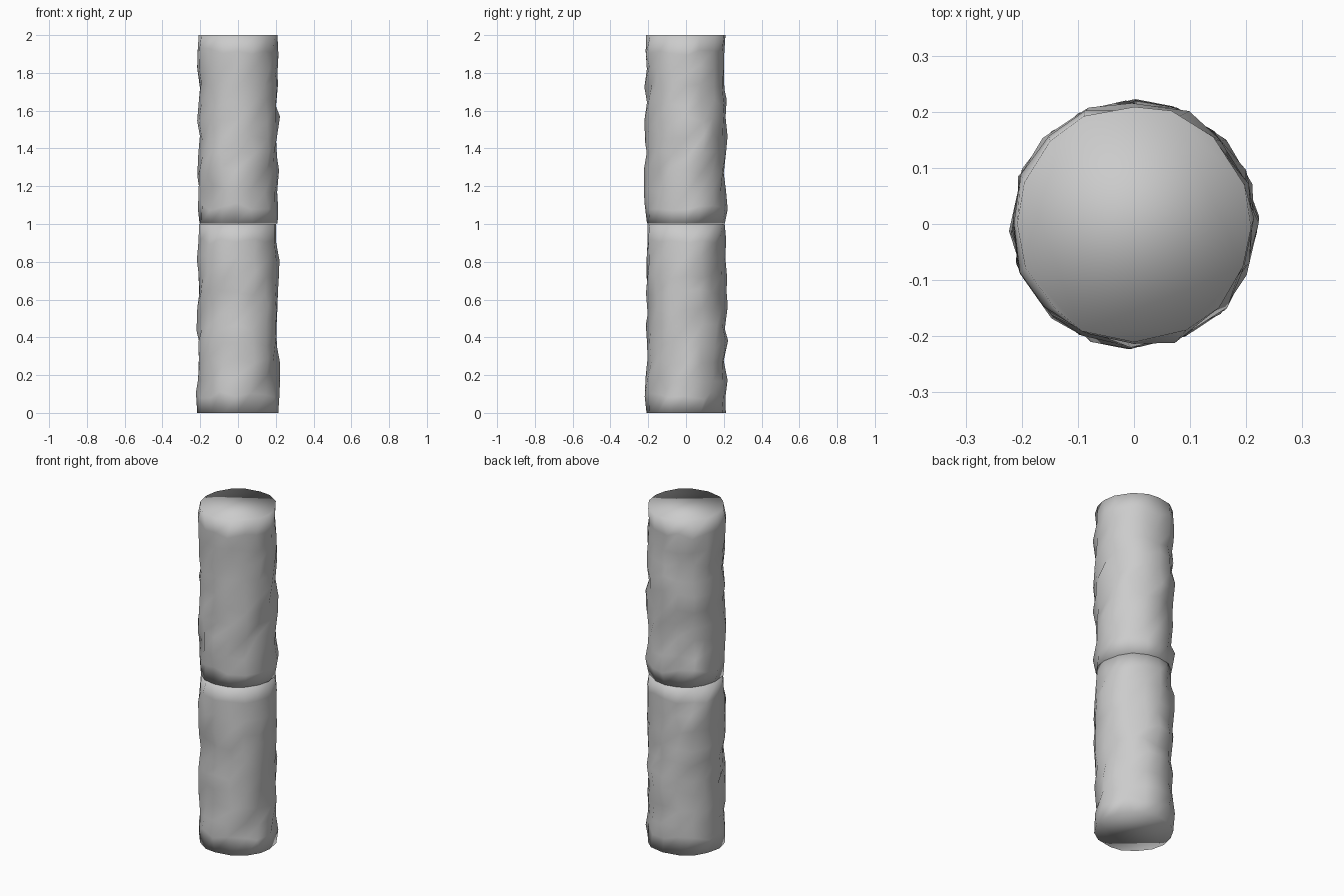
import bpy, bmesh, math, random

if "Cube" in bpy.data.objects:
    bpy.data.objects.remove(bpy.data.objects["Cube"])

SIDES, RINGS = 16, 11


def log_section(name, z0, z1, r_bottom, r_top, seed):
    """Closed, rough-barked cylinder with randomly bumped radius."""
    rng = random.Random(seed)
    bm = bmesh.new()
    rings = []
    for j in range(RINGS + 1):
        end = j in (0, RINGS)
        ring = []
        for i in range(SIDES):
            a = 2 * math.pi * (i + rng.uniform(-0.2, 0.2)) / SIDES
            if end:
                r = (r_bottom if j == 0 else r_top) + rng.uniform(-0.004, 0.004)
                z = z0 if j == 0 else z1
            else:
                r = rng.uniform(0.199, 0.224)
                z = z0 + (z1 - z0) * (j + rng.uniform(-0.25, 0.25)) / RINGS
            ring.append(bm.verts.new((r * math.cos(a), r * math.sin(a), z)))
        rings.append(ring)
    # bark, split along rising diagonals
    for lo, hi in zip(rings, rings[1:]):
        for i in range(SIDES):
            k = (i + 1) % SIDES
            bm.faces.new((lo[i], lo[k], hi[k]))
            bm.faces.new((lo[i], hi[k], hi[i]))
    # cut ends
    bm.faces.new(rings[0][::-1])
    bm.faces.new(rings[-1])
    for f in bm.faces:
        f.smooth = True
    mesh = bpy.data.meshes.new(name)
    bm.to_mesh(mesh)
    bm.free()
    ob = bpy.data.objects.new(name, mesh)
    bpy.context.collection.objects.link(ob)
    return ob


log_section("lower_log", 0.0, 1.0, 0.213, 0.204, 3)
log_section("upper_log", 1.003, 2.0, 0.206, 0.209, 8)
